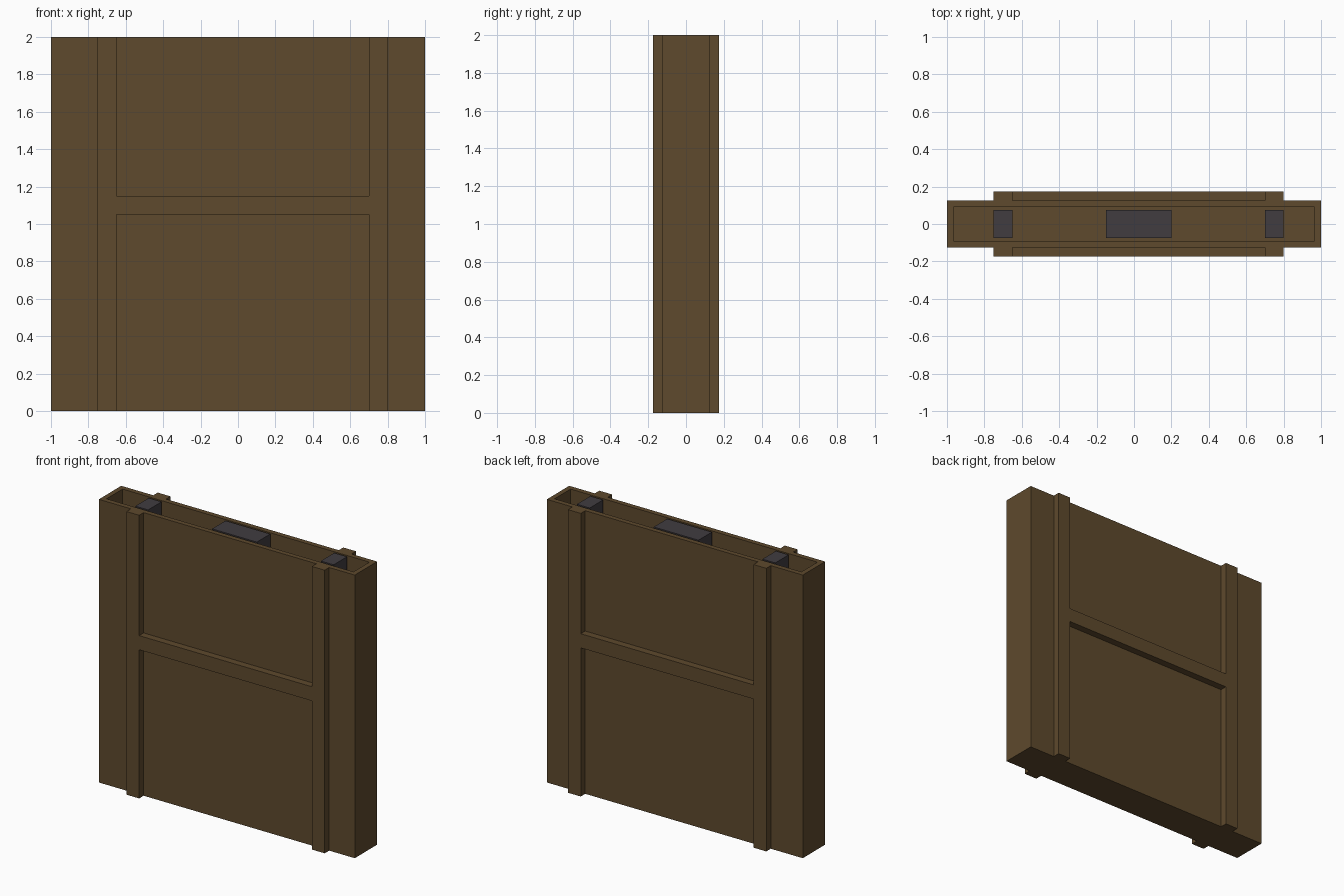
import bpy, bmesh

if "Cube" in bpy.data.objects:
    bpy.data.objects.remove(bpy.data.objects["Cube"])

HEIGHT = 2.0
HALF_DEPTH = 0.125   # wall body
RELIEF = 0.05        # raised frame, shell and floor thickness
POSTS = [(-0.75, -0.65), (0.70, 0.80)]
RAIL = (1.05, 1.15)


def material(name, rgb):
    mat = bpy.data.materials.new(name)
    mat.use_nodes = True
    mat.diffuse_color = (*rgb, 1)
    mat.node_tree.nodes["Principled BSDF"].inputs["Base Color"].default_value = (*rgb, 1)
    return mat


def finish(name, bm, mat):
    bmesh.ops.recalc_face_normals(bm, faces=bm.faces)
    mesh = bpy.data.meshes.new(name)
    bm.to_mesh(mesh)
    bm.free()
    mesh.materials.append(mat)
    obj = bpy.data.objects.new(name, mesh)
    bpy.context.collection.objects.link(obj)
    return obj


def extruded(points, vector):
    bm = bmesh.new()
    face = bm.faces.new([bm.verts.new(p) for p in points])
    geom = bmesh.ops.extrude_face_region(bm, geom=[face], use_keep_orig=True)["geom"]
    bmesh.ops.translate(bm, vec=vector, verts=[g for g in geom if isinstance(g, bmesh.types.BMVert)])
    return bm


def rectangle(x0, x1, half_y, z):
    return [(x0, -half_y, z), (x1, -half_y, z), (x1, half_y, z), (x0, half_y, z)]


brown = material("dark brown wood", (0.112, 0.067, 0.026))
grey = material("charcoal core", (0.052, 0.045, 0.051))

# Hollow wall body: open at the top, closed at the bottom
bm = extruded(rectangle(-1, 1, HALF_DEPTH, 0), (0, 0, HEIGHT))
bmesh.ops.recalc_face_normals(bm, faces=bm.faces)
top = max(bm.faces, key=lambda f: f.calc_center_median().z)
bmesh.ops.inset_region(bm, faces=[top], thickness=RELIEF)
geom = bmesh.ops.extrude_face_region(bm, geom=[top])["geom"]
bmesh.ops.translate(bm, vec=(0, 0, RELIEF - HEIGHT),
                    verts=[g for g in geom if isinstance(g, bmesh.types.BMVert)])
if top.is_valid:
    bmesh.ops.delete(bm, geom=[top], context='FACES_ONLY')
finish("wall_body", bm, brown)

# Raised H-shaped frame of two posts and a rail on both sides
(a, b), (c, d) = POSTS
low, high = RAIL
outline = [(a, 0), (b, 0), (b, low), (c, low), (c, 0), (d, 0),
           (d, HEIGHT), (c, HEIGHT), (c, high), (b, high), (b, HEIGHT), (a, HEIGHT)]
for name, side in (("front_frame", -1), ("back_frame", 1)):
    points = [(x, side * HALF_DEPTH, z) for x, z in outline]
    finish(name, extruded(points, (0, side * RELIEF, 0)), brown)

# Charcoal columns standing inside the cavity
columns = {"right_core": POSTS[0], "middle_core": (-0.15, 0.20), "left_core": POSTS[1]}
for name, (x0, x1) in columns.items():
    base = rectangle(x0, x1, HALF_DEPTH - RELIEF, RELIEF)
    finish(name, extruded(base, (0, 0, HEIGHT - RELIEF)), grey)
